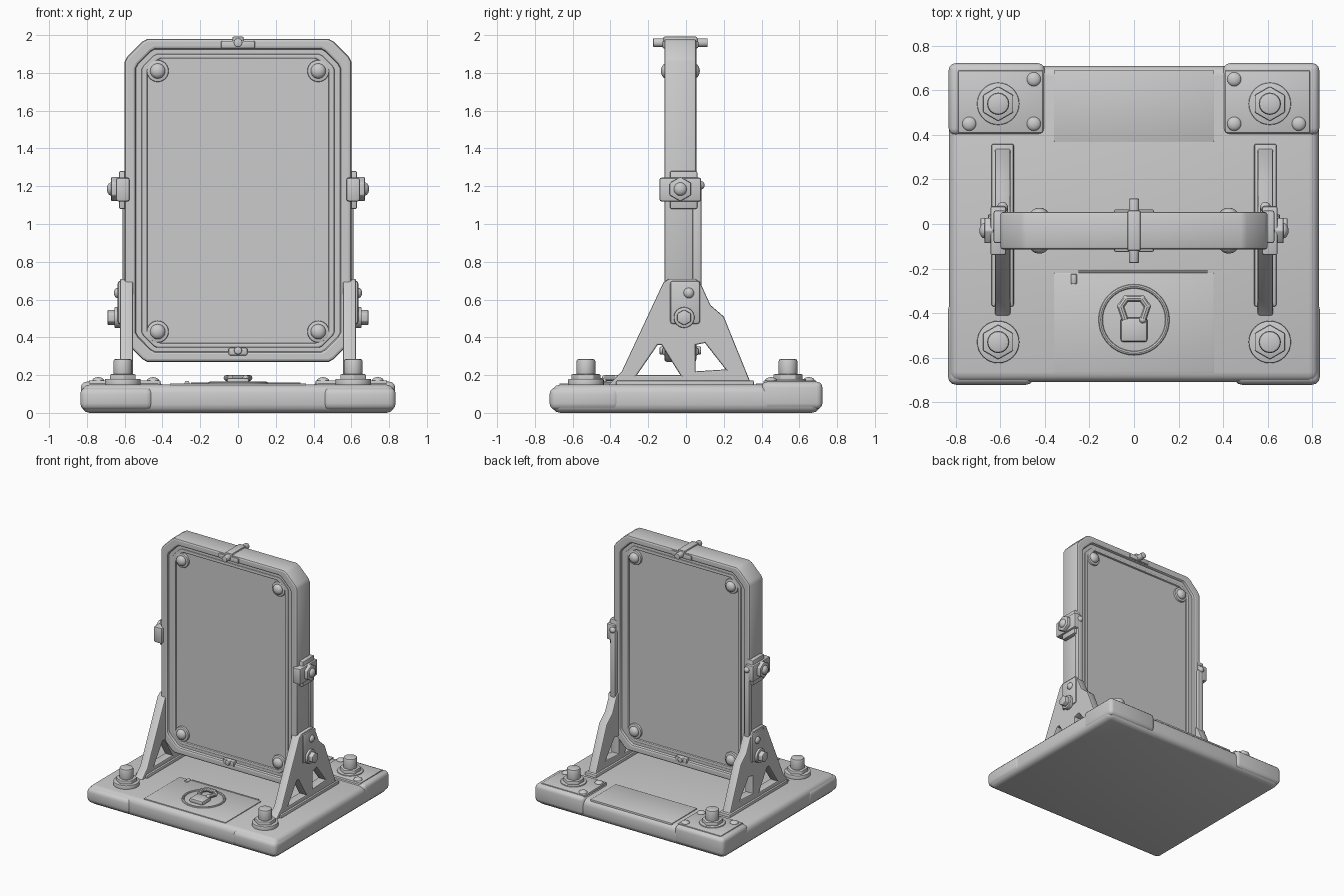
import bpy
import math
from mathutils import Matrix, Vector

cube = bpy.data.objects.get("Cube")
if cube:
    bpy.data.objects.remove(cube, do_unlink=True)

grey = bpy.data.materials.new("plain grey")
grey.use_nodes = True
colour = (0.6, 0.6, 0.6, 1)
grey.diffuse_color = colour
grey.node_tree.nodes["Principled BSDF"].inputs["Base Color"].default_value = colour

FRONT = Matrix.Rotation(math.pi / 2, 4, "X")               # profile in xz
SIDE = Matrix(((0, 0, 1, 0), (1, 0, 0, 0), (0, 1, 0, 0), (0, 0, 0, 1)))  # profile in yz
SIDES = ((-1, "right"), (1, "left"))


def finish(name, bevel=0, segments=2):
    ob = bpy.context.object
    ob.name = ob.data.name = name
    ob.data.materials.clear()
    ob.data.materials.append(grey)
    if bevel:
        mod = ob.modifiers.new("soft edges", "BEVEL")
        mod.width, mod.segments = bevel, segments
        mod.limit_method = "ANGLE"
        bpy.ops.object.modifier_apply(modifier=mod.name)
    bpy.ops.object.shade_smooth_by_angle(angle=math.radians(35))
    return ob


def box(name, lo, hi, bevel=0.008, segments=2):
    lo, hi = Vector(lo), Vector(hi)
    bpy.ops.mesh.primitive_cube_add(size=1, location=(lo + hi) / 2)
    bpy.context.object.scale = [abs(v) for v in hi - lo]
    bpy.ops.object.transform_apply(location=False, rotation=False)
    return finish(name, bevel, segments)


def rod(name, start, end, radius, sides=24, bevel=0.006):
    start, end = Vector(start), Vector(end)
    axis = end - start
    bpy.ops.mesh.primitive_cylinder_add(
        vertices=sides, radius=radius, depth=axis.length, location=(start + end) / 2,
        rotation=axis.to_track_quat("Z", "Y").to_euler())
    return finish(name, bevel)


def dome(name, centre, radius, scale):
    bpy.ops.mesh.primitive_uv_sphere_add(segments=16, ring_count=10, radius=radius, location=centre)
    bpy.context.object.scale = scale
    return finish(name)


def plate(name, outlines, thickness, centre, turn, bevel=0.012):
    """Extruded flat profile; outlines after the first are holes."""
    curve = bpy.data.curves.new(name, "CURVE")
    curve.dimensions, curve.fill_mode = "2D", "BOTH"
    curve.extrude = thickness / 2 - bevel
    curve.bevel_depth, curve.bevel_resolution, curve.offset = bevel, 1, -bevel
    for points in outlines:
        spline = curve.splines.new("POLY")
        spline.points.add(len(points) - 1)
        for p, (u, v) in zip(spline.points, points):
            p.co = (u, v, 0, 1)
        spline.use_cyclic_u = True
    ob = bpy.data.objects.new(name, curve)
    bpy.context.collection.objects.link(ob)
    ob.matrix_world = Matrix.Translation(centre) @ turn
    bpy.ops.object.select_all(action="DESELECT")
    ob.select_set(True)
    bpy.context.view_layer.objects.active = ob
    bpy.ops.object.convert(target="MESH")
    return finish(name)


def octagon(w, lo, hi, cut):
    """Rectangle with clipped corners, softened at each clip."""
    pts = []
    for sx, sz in ((1, 1), (-1, 1), (-1, -1), (1, -1)):
        z = hi if sz > 0 else lo
        pair = [(sx * w, z - sz * cut), (sx * (w - 0.12 * cut), z - sz * 0.78 * cut),
                (sx * (w - 0.78 * cut), z - sz * 0.12 * cut), (sx * (w - cut), z)]
        pts += pair if sx * sz > 0 else pair[::-1]
    return pts


# Base slab with corner plates and a slightly raised middle panel
box("base", (-0.83, -0.71, 0), (0.83, 0.71, 0.15), 0.045, 3)
box("base_front_panel", (-0.36, -0.67, 0.13), (0.36, -0.22, 0.156), 0.004)
box("base_rear_panel", (-0.36, 0.37, 0.13), (0.36, 0.69, 0.156), 0.004)
for s, side in SIDES:
    box(f"corner_plate_{side}", (s * 0.40, 0.40, 0.02), (s * 0.832, 0.722, 0.165), 0.03, 3)
    box(f"corner_cover_{side}", (s * 0.41, 0.41, 0.12), (s * 0.79, 0.69, 0.172), 0.006)
    box(f"front_bumper_{side}", (s * 0.45, -0.722, 0.015), (s * 0.835, -0.35, 0.135), 0.035, 3)
    for x, y in ((0.45, 0.65), (0.45, 0.45), (0.74, 0.45)):
        dome(f"rivet_{side}", (s * x, y, 0.17), 0.032, (1, 1, 0.6))
    # Large anchor bolts
    for y in (0.54, -0.53):
        x = s * 0.61
        rod(f"bolt_washer_{side}", (x, y, 0.13), (x, y, 0.18), 0.095, 32)
        rod(f"bolt_collar_{side}", (x, y, 0.16), (x, y, 0.205), 0.078, 6)
        rod(f"bolt_head_{side}", (x, y, 0.18), (x, y, 0.285), 0.05, 16, 0.012)

# Round hatch with a padlock
bpy.ops.mesh.primitive_torus_add(location=(0, -0.43, 0.155), major_radius=0.15,
                                 minor_radius=0.01, major_segments=40, minor_segments=8)
finish("hatch_ring")
box("padlock_body", (-0.06, -0.53, 0.15), (0.06, -0.42, 0.185), 0.012)
shackle = [(-0.04, -0.43), (-0.06, -0.37), (-0.035, -0.335),
           (0.035, -0.335), (0.06, -0.37), (0.04, -0.43)]
for a, b in zip(shackle, shackle[1:]):
    rod("padlock_shackle", (*a, 0.185), (*b, 0.185), 0.016, 10, 0)
    dome("padlock_shackle_joint", (*b, 0.185), 0.016, (1, 1, 1))
rod("latch_seam", (-0.25, -0.215, 0.154), (0.33, -0.215, 0.154), 0.006, 8, 0)
rod("small_latch", (-0.27, -0.27, 0.156), (-0.27, -0.225, 0.156), 0.014, 10, 0.003)

# Upright frame, stepped bezel and flat panel
MID = -0.03
plate("frame", [octagon(0.60, 0.27, 1.98, 0.12), octagon(0.54, 0.325, 1.925, 0.10)],
      0.17, (0, MID, 0), FRONT, 0.014)
plate("bezel", [octagon(0.555, 0.31, 1.94, 0.10), octagon(0.505, 0.35, 1.895, 0.08)],
      0.125, (0, MID, 0), FRONT, 0.006)
plate("inner_bezel", [octagon(0.51, 0.345, 1.90, 0.08), octagon(0.48, 0.37, 1.875, 0.07)],
      0.14, (0, MID, 0), FRONT, 0.008)
plate("panel", [octagon(0.49, 0.36, 1.885, 0.07)], 0.11, (0, MID, 0), FRONT, 0.004)
for f, face in ((-1, "front"), (1, "back")):
    for x in (-0.425, 0.425):
        for z in (0.43, 1.81):
            rod(f"panel_washer_{face}", (x, MID, z), (x, MID + f * 0.072, z), 0.058)
            dome(f"panel_screw_{face}", (x, MID + f * 0.075, z), 0.04, (1, 0.7, 1))
    # Clips on the upper and lower rails
    for z, w in ((1.95, 0.09), (0.325, 0.05)):
        box(f"rail_clip_{face}", (-w, MID + f * 0.05, z - 0.02), (w, MID + f * 0.095, z + 0.02))
    rod(f"clip_pin_{face}", (0, MID, 1.96), (0, MID + f * 0.145, 1.96), 0.024, 12)
    rod(f"lower_pin_{face}", (0, MID, 0.33), (0, MID + f * 0.11, 0.33), 0.022, 8)
box("top_band", (-0.03, -0.12, 1.93), (0.03, 0.06, 1.992))

# Side supports, pivots and struts
outline = [(-0.42, 0.14), (-0.34, 0.22), (-0.12, 0.69), (-0.09, 0.71), (0.05, 0.71),
           (0.08, 0.68), (0.13, 0.57), (0.20, 0.51), (0.35, 0.14)]
front_hole = [(-0.26, 0.20), (-0.15, 0.36), (-0.13, 0.36), (-0.03, 0.20)]
back_hole = [(0.05, 0.22), (0.05, 0.36), (0.10, 0.37), (0.21, 0.23)]
for s, side in SIDES:
    plate(f"support_{side}", [outline, front_hole, back_hole], 0.07,
          (s * 0.59, 0, 0), SIDE, 0.008)
    box(f"support_foot_{side}", (s * 0.54, -0.37, 0.13), (s * 0.64, 0.36, 0.172))
    # Lower hub
    box(f"hub_{side}", (s * 0.60, -0.085, 0.47), (s * 0.637, 0.075, 0.70), 0.015)
    rod(f"hub_washer_{side}", (s * 0.60, -0.01, 0.505), (s * 0.655, -0.01, 0.505), 0.055)
    rod(f"hub_bolt_{side}", (s * 0.63, -0.01, 0.505), (s * 0.69, -0.01, 0.505), 0.042, 6)
    dome(f"hub_rivet_{side}", (s * 0.635, 0.015, 0.635), 0.028, (0.8, 1, 1))
    # Upper pivot
    box(f"pivot_block_{side}", (s * 0.575, -0.14, 1.12), (s * 0.645, 0.08, 1.245), 0.01)
    box(f"pivot_plate_{side}", (s * 0.575, -0.085, 1.08), (s * 0.63, 0.06, 1.28))
    rod(f"pivot_nut_{side}", (s * 0.63, MID, 1.185), (s * 0.672, MID, 1.185), 0.065, 6)
    dome(f"pivot_cap_{side}", (s * 0.67, MID, 1.185), 0.035, (0.7, 1, 1))
    # Rear strut from hub to pivot
    box(f"strut_{side}", (s * 0.565, 0.035, 0.55), (s * 0.612, 0.082, 1.20), 0.01)
    dome(f"strut_knob_{side}", (s * 0.59, 0.075, 1.205), 0.024, (1, 1, 1))
